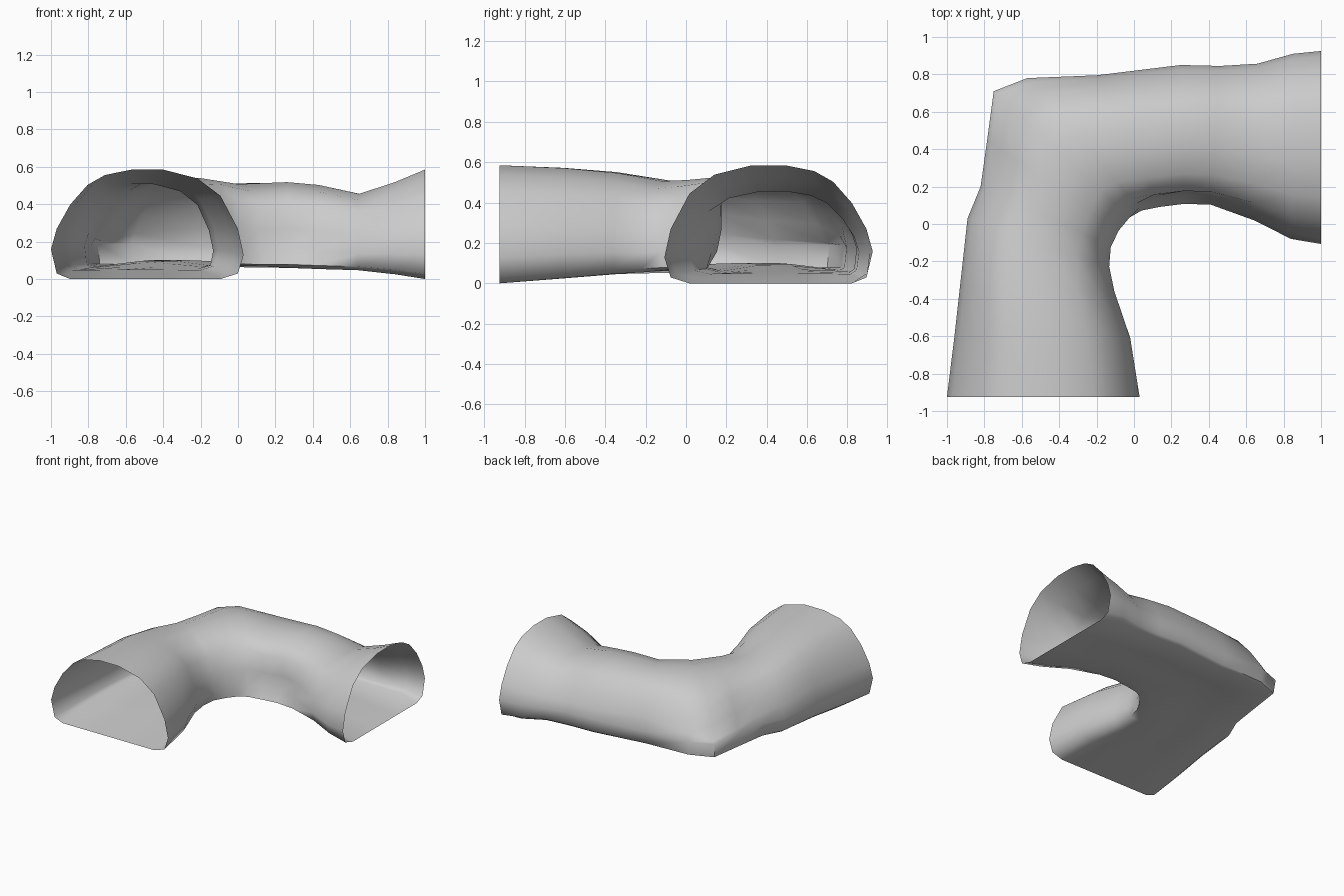
import bpy, bmesh, math

# D-shaped tunnel profile: (0 = outer wall .. 1 = inner wall, 0 = floor .. 1 = roof)
PROFILE = [(.03, .05), (.10, 0), (.36, 0), (.62, 0), (.88, 0), (.97, .05), (1, .22),
           (.97, .46), (.88, .76), (.76, .92), (.58, 1), (.42, 1), (.28, .95),
           (.19, .86), (.10, .68), (.03, .46), (0, .27)]

# Stations along the bend:
# outer x, y, inner x, y, floor z, roof z, floor bump, inner tuck, outer shoulder drop
STATIONS = [
    (-1.00, -.925, .03, -.925, 0, .585, 0, 0, 0),
    (-.96, -.60, -.02, -.61, .025, .57, 0, 0, -.01),
    (-.93, -.33, -.105, -.36, .045, .545, .005, 0, -.03),
    (-.89, .03, -.125, -.23, .05, .505, .015, .01, -.02),
    (-.82, .20, -.11, -.13, .055, .515, .03, .02, .04),
    (-.785, .45, -.06, -.05, .055, .535, .045, .03, .11),
    (-.75, .71, .00, .015, .055, .55, .05, .03, .15),
    (-.57, .78, .06, .05, .055, .545, .045, .05, .07),
    (-.20, .795, .15, .07, .055, .505, .035, .08, -.03),
    (.25, .85, .27, .085, .055, .52, .015, .09, .03),
    (.46, .845, .41, .08, .05, .505, .01, .06, .03),
    (.66, .857, .64, .012, .045, .455, .005, .01, 0),
    (.85, .91, .84, -.08, .025, .52, 0, 0, 0),
    (1.00, .925, 1.00, -.107, 0, .585, 0, 0, 0),
]


def ring(bm, ox, oy, ix, iy, low, high, bump, tuck, drop):
    verts = []
    for s, t in PROFILE:
        z = low + (high - low) * t
        if t == 0:
            z += bump * math.sin(math.pi * s)      # raised floor
        elif t > .3:
            z -= drop * max(0, 1 - s) ** 3 * min(1, 1.3 * t)   # outer shoulder height
        if t < .1 and s < .2 and low > 0:
            s *= .5                                # tighter floor corner between the mouths
        if s > .95 and t > .2:
            s -= tuck                              # wall set back from floor lip
        verts.append(bm.verts.new((ox + (ix - ox) * s, oy + (iy - oy) * s, z)))
    return verts


# Open-ended tunnel shell, skinned ring to ring
bm = bmesh.new()
rings = [ring(bm, *st) for st in STATIONS]
n = len(PROFILE)
for a, b in zip(rings, rings[1:]):
    for i in range(n):
        j = (i + 1) % n
        bm.faces.new((a[i], b[i], b[j], a[j]))
bmesh.ops.recalc_face_normals(bm, faces=bm.faces)

mesh = bpy.data.meshes.new("tunnel_bend")
bm.to_mesh(mesh)
bm.free()
tunnel = bpy.data.objects.new("tunnel_bend", mesh)
bpy.context.collection.objects.link(tunnel)
bpy.context.view_layer.objects.active = tunnel
tunnel.select_set(True)
bpy.ops.object.shade_smooth_by_angle(angle=math.radians(60))
